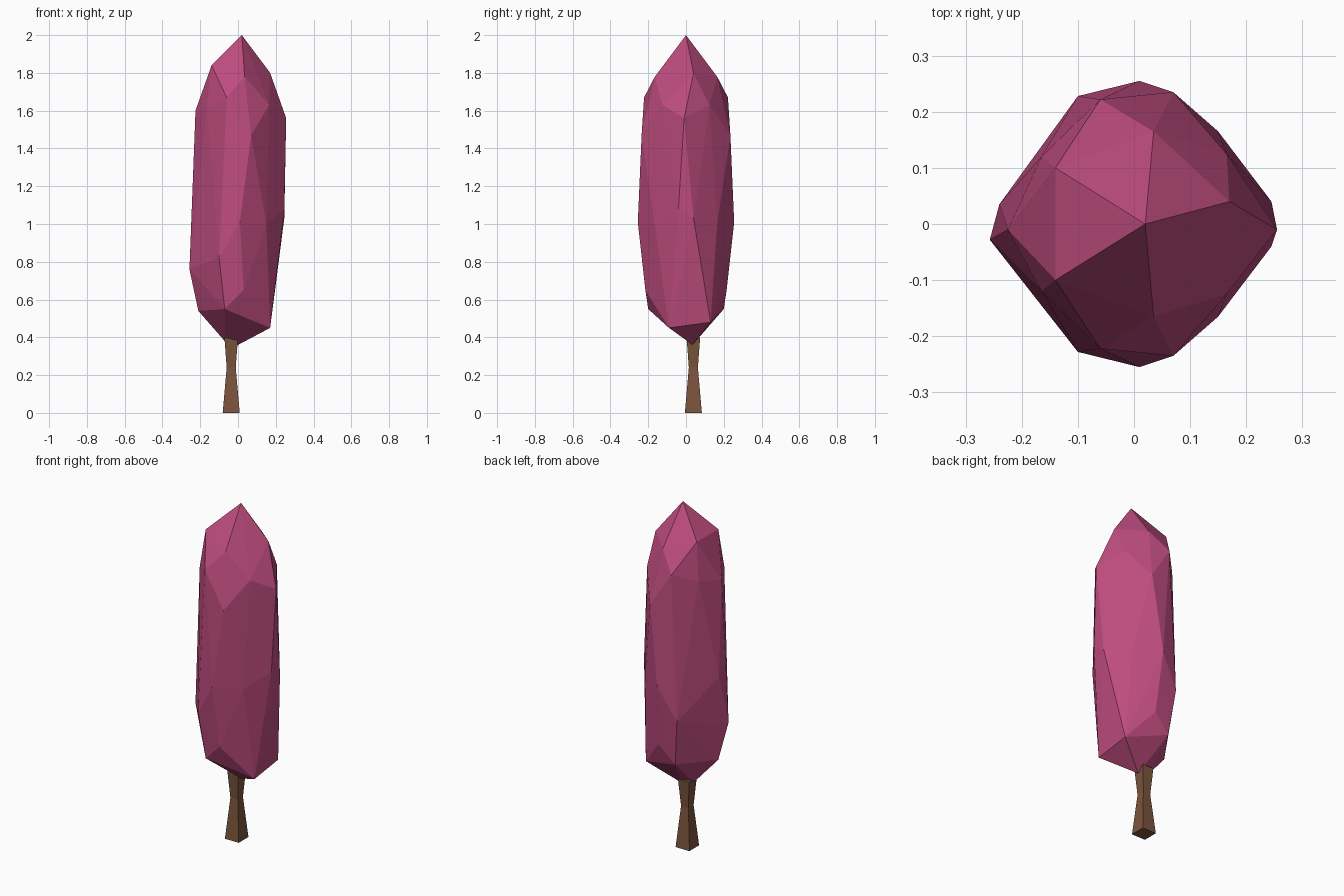
import bpy, bmesh

if "Cube" in bpy.data.objects:
    bpy.data.objects.remove(bpy.data.objects["Cube"])

def finish(bm, name, color):
    bmesh.ops.recalc_face_normals(bm, faces=bm.faces[:])
    mesh = bpy.data.meshes.new(name)
    bm.to_mesh(mesh)
    bm.free()
    mat = bpy.data.materials.new(name + "_colour")
    mat.diffuse_color = color
    mat.use_nodes = True
    mat.node_tree.nodes["Principled BSDF"].inputs["Base Color"].default_value = mat.diffuse_color
    mesh.materials.append(mat)
    obj = bpy.data.objects.new(name, mesh)
    bpy.context.collection.objects.link(obj)
    return obj

# crown: faceted gem-like hull, nearly mirrored front to back
mirrored = [
    (-0.14, 0.10, 1.84), (0.035, 0.165, 1.78), (-0.06, 0.222, 1.67),
    (0.165, 0.125, 1.63), (0.07, 0.235, 1.47), (-0.165, 0.12, 1.62),
    (0.01, 0.255, 1.01), (-0.10, 0.228, 0.82), (0.03, 0.215, 0.65),
    (-0.07, 0.20, 0.55), (0.15, 0.165, 1.0),
]
single = [
    (0.02, 0, 2.0), (0.17, 0.04, 1.80), (-0.225, -0.01, 1.60),
    (0.255, -0.01, 1.56), (0.245, -0.04, 1.08), (0.245, 0.04, 1.03),
    (-0.257, -0.028, 0.76), (-0.24, 0.035, 1.05), (0.2, -0.03, 0.68),
    (0.17, -0.09, 0.45), (0.17, 0.13, 0.48), (-0.21, 0.0, 0.54),
    (-0.07, 0.03, 0.38), (0.0, 0.035, 0.36),
]
bm = bmesh.new()
for p in single:
    bm.verts.new(p)
for x, y, z in mirrored:
    bm.verts.new((x, y, z))
    bm.verts.new((x, -y, z))
hull = bmesh.ops.convex_hull(bm, input=bm.verts[:])
unused = {v for v in hull["geom_interior"] if isinstance(v, bmesh.types.BMVert)}
bmesh.ops.delete(bm, geom=list(unused), context='VERTS')
finish(bm, "crown", (0.51, 0.072, 0.21, 1))

# trunk: square section with a pinched waist
bm = bmesh.new()
rings = []
for z, r in ((0, 0.045), (0.24, 0.024), (0.40, 0.036)):
    rings.append([bm.verts.new((-0.036 + r * sx, 0.039 + r * sy, z))
                  for sx, sy in ((-1, -1), (1, -1), (1, 1), (-1, 1))])
for a, b in zip(rings, rings[1:]):
    for i in range(4):
        j = (i + 1) % 4
        bm.faces.new((a[i], a[j], b[j], b[i]))
bm.faces.new(rings[0][::-1])
bm.faces.new(rings[-1])
finish(bm, "trunk", (0.195, 0.09, 0.045, 1))
